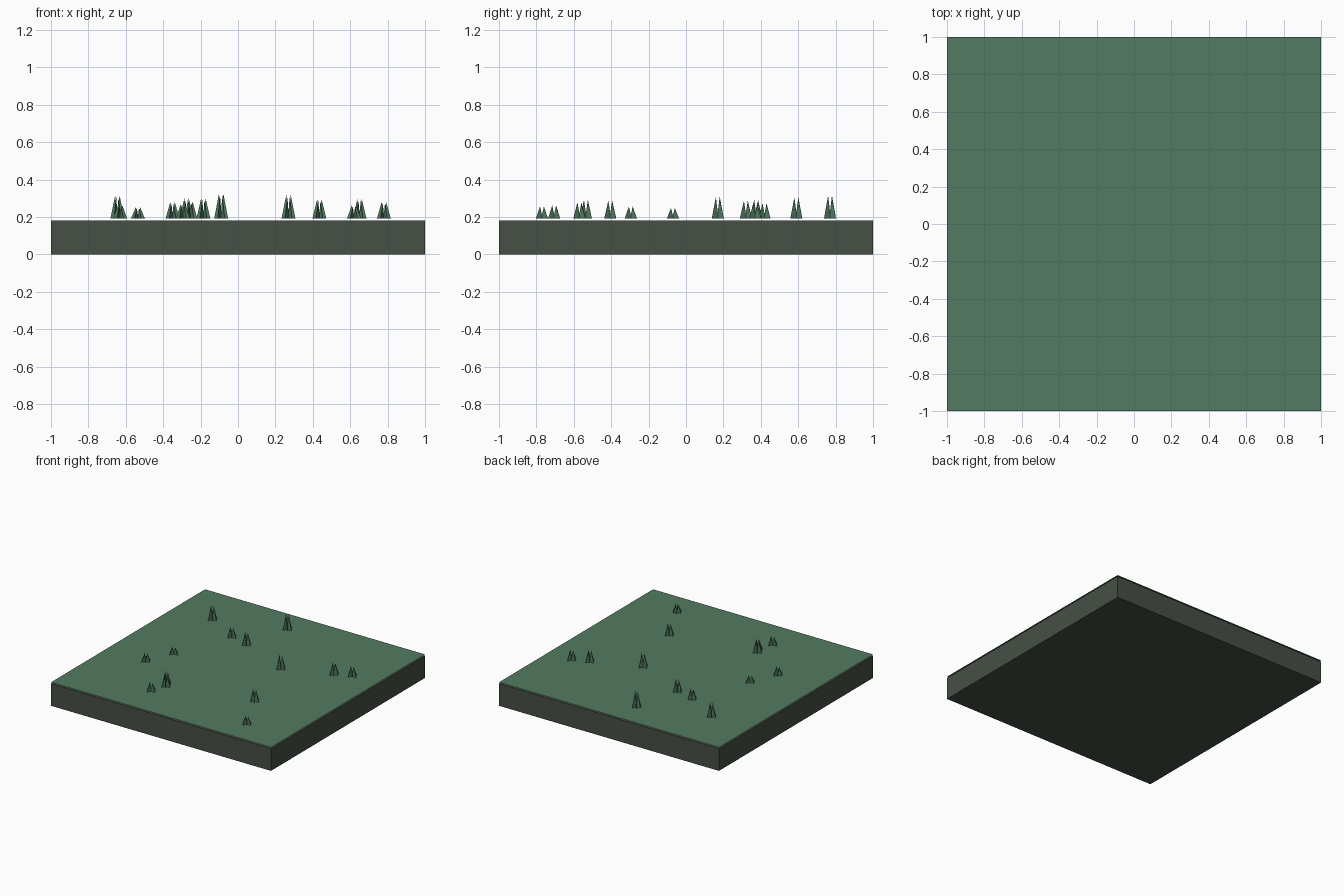
import bpy, bmesh, math
from mathutils import Vector

if "Cube" in bpy.data.objects:
    bpy.data.objects.remove(bpy.data.objects["Cube"])


def material(name, rgb):
    m = bpy.data.materials.new(name)
    m.diffuse_color = (*rgb, 1)
    m.use_nodes = True
    m.node_tree.nodes["Principled BSDF"].inputs["Base Color"].default_value = m.diffuse_color
    return m


EARTH = material("dark earth", (0.061, 0.080, 0.060))
GRASS = material("grass green", (0.086, 0.198, 0.122))
GROUND = 0.193


def finish(name, bm, mat):
    me = bpy.data.meshes.new(name)
    bm.to_mesh(me)
    bm.free()
    me.materials.append(mat)
    ob = bpy.data.objects.new(name, me)
    bpy.context.collection.objects.link(ob)
    return ob


# Earth slab
bm = bmesh.new()
bmesh.ops.create_cube(bm, size=1)
for v in bm.verts:
    v.co = Vector((v.co.x * 2, v.co.y * 2, (v.co.z + 0.5) * 0.182))
finish("earth_slab", bm, EARTH)

# Grass sheet floating just above the slab
bm = bmesh.new()
bmesh.ops.create_grid(bm, x_segments=1, y_segments=1, size=1)
for v in bm.verts:
    v.co.z = GROUND
finish("grass_sheet", bm, GRASS)


# Grass tufts: six upright triangular blades in a star
def tuft(name, x, y, top):
    bm = bmesh.new()
    h = top - GROUND
    for i in range(6):
        a = math.radians(60 * i)
        d = Vector((math.cos(a), math.sin(a), 0))
        k = (1.0, 0.86, 0.93)[i % 3]
        pts = [d * -0.005, d * 0.037, d * 0.012 + Vector((0, 0, h * k))]
        bm.faces.new([bm.verts.new(p) for p in pts])
    ob = finish(name, bm, GRASS)
    ob.location = (x, y, GROUND)


TUFTS = [
    (-0.09, 0.77, 0.325), (-0.645, 0.59, 0.315), (-0.35, 0.42, 0.28),
    (-0.185, 0.375, 0.30), (0.65, 0.32, 0.295), (0.78, 0.37, 0.28),
    (0.27, 0.17, 0.317), (-0.535, -0.07, 0.252), (-0.63, -0.295, 0.262),
    (-0.275, -0.535, 0.30), (-0.255, -0.57, 0.285), (-0.295, -0.705, 0.268),
    (0.435, -0.405, 0.295), (0.62, -0.77, 0.262),
]
for n, (x, y, top) in enumerate(TUFTS, 1):
    tuft(f"grass_tuft_{n}", x, y, top)
